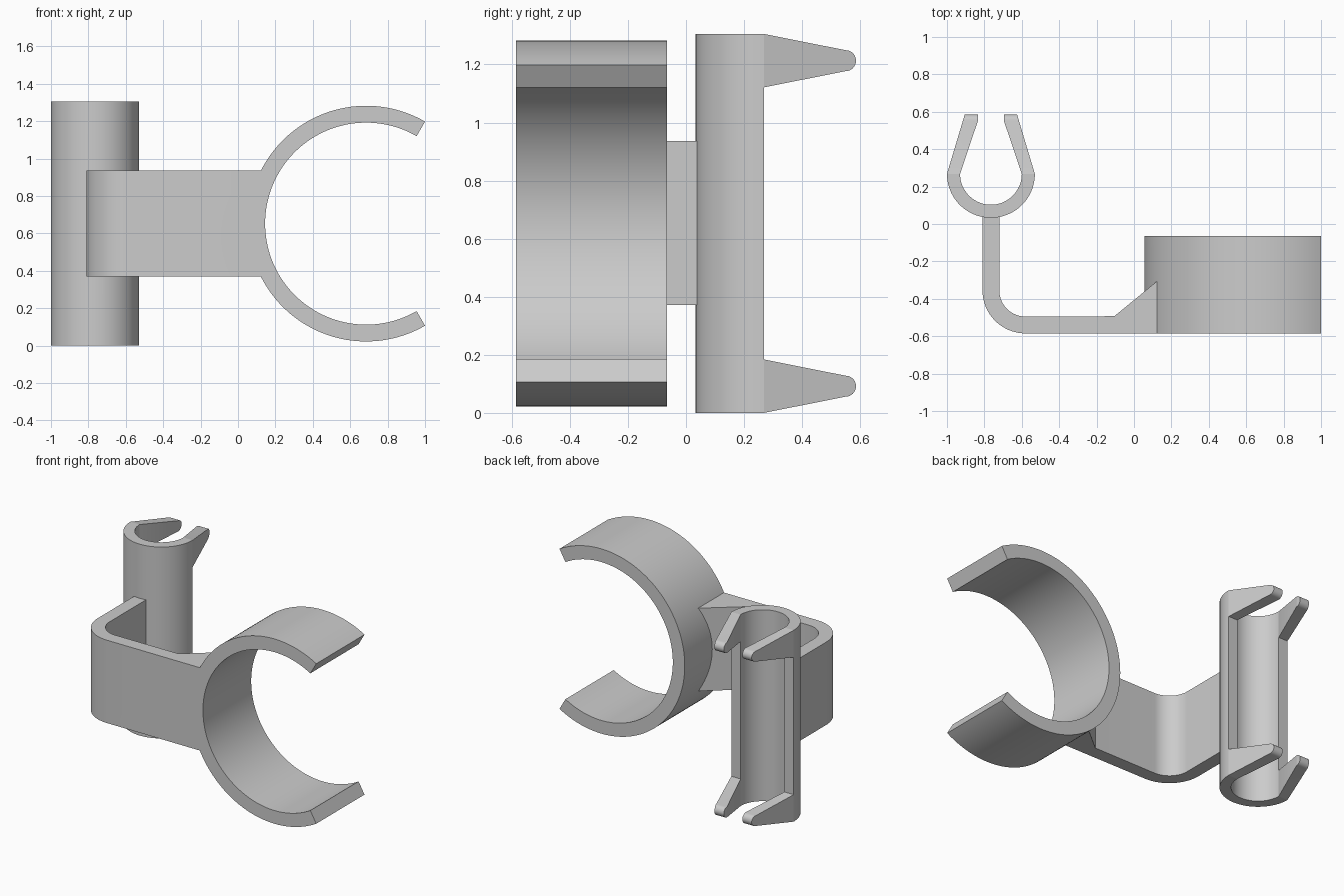
import bpy, bmesh
from math import sin, cos, radians, pi
from mathutils import Vector

if "Cube" in bpy.data.objects:
    bpy.data.objects.remove(bpy.data.objects["Cube"])

HEIGHT = 1.305


def finish(name, bm):
    bmesh.ops.recalc_face_normals(bm, faces=bm.faces)
    mesh = bpy.data.meshes.new(name)
    bm.to_mesh(mesh)
    bm.free()
    obj = bpy.data.objects.new(name, mesh)
    bpy.context.collection.objects.link(obj)
    return obj


def extrude(name, points, offset):
    """Close a planar outline and extrude it into a solid."""
    bm = bmesh.new()
    face = bm.faces.new([bm.verts.new(p) for p in points])
    out = bmesh.ops.extrude_face_region(bm, geom=[face])
    moved = [g for g in out["geom"] if isinstance(g, bmesh.types.BMVert)]
    bmesh.ops.translate(bm, verts=moved, vec=Vector(offset))
    return finish(name, bm)


def arc(cx, cy, r, a0, a1, n):
    angles = [radians(a0 + (a1 - a0) * i / n) for i in range(n + 1)]
    return [(cx + r * cos(a), cy + r * sin(a)) for a in angles]


def c_outline(cx, cy, ro, ri, a0, a1, n):
    return arc(cx, cy, ro, a0, a1, n) + arc(cx, cy, ri, a1, a0, n)


def smooth(obj):
    bpy.ops.object.select_all(action='DESELECT')
    obj.select_set(True)
    bpy.context.view_layer.objects.active = obj
    bpy.ops.object.shade_smooth_by_angle(angle=radians(25))


# Large open ring
ring = c_outline(0.685, 0.6525, 0.63, 0.54, 60, 300, 96)
bracket = extrude("bracket", [(x, -0.585, z) for x, z in ring], (0, 0.52, 0))

# L-shaped arm with rounded elbow and gusset
arm_pts = [(-0.72, 0.06), (-0.81, 0.06)]
arm_pts += arc(-0.58, -0.355, 0.23, 180, 270, 16)
arm_pts += [(0.13, -0.585), (0.13, -0.3), (-0.105, -0.493)]
arm_pts += arc(-0.58, -0.355, 0.14, 270, 180, 16)
arm = extrude("arm", [(x, y, 0.371) for x, y in arm_pts], (0, 0, 0.565))

# Upright half-round clip
clip_pts = c_outline(-0.765, 0.268, 0.235, 0.165, 180, 360, 48)
clip = extrude("clip", [(x, y, 0) for x, y in clip_pts], (0, 0, HEIGHT))

# Fuse ring, arm and clip into one bracket
for part in (arm, clip):
    mod = bracket.modifiers.new("fuse", 'BOOLEAN')
    mod.operation = 'UNION'
    mod.solver = 'EXACT'
    mod.object = part
    bpy.context.view_layer.objects.active = bracket
    bpy.ops.object.modifier_apply(modifier=mod.name)
    bpy.data.objects.remove(part)
smooth(bracket)


# Tapered, round-nosed prongs on the clip ends
def prong(name, side, zc):
    slices = [(0.268, 0.092), (0.55, 0.036)]
    for i in range(1, 9):
        a = pi / 2 * i / 8.3
        slices.append((0.55 + 0.0355 * sin(a), 0.036 * cos(a)))
    bm = bmesh.new()
    rows = []
    for y, h in slices:
        t = (y - 0.268) / (0.585 - 0.268)
        outer = 0.235 - 0.095 * t
        inner = max(0.07, 0.165 - 0.095 * (y - 0.268) / 0.282)
        rows.append([bm.verts.new((-0.765 + side * x, y, zc + z)) for x, z in
                     ((outer, -h), (outer, h), (inner, h), (inner, -h))])
    for a, b in zip(rows, rows[1:]):
        for k in range(4):
            j = (k + 1) % 4
            bm.faces.new((a[k], a[j], b[j], b[k]))
    bm.faces.new(rows[0])
    bm.faces.new(rows[-1])
    smooth(finish(name, bm))


for side, label in ((-1, "left"), (1, "right")):
    for zc, level in ((0.092, "lower"), (HEIGHT - 0.092, "upper")):
        prong(f"{level}_{label}_prong", side, zc)
